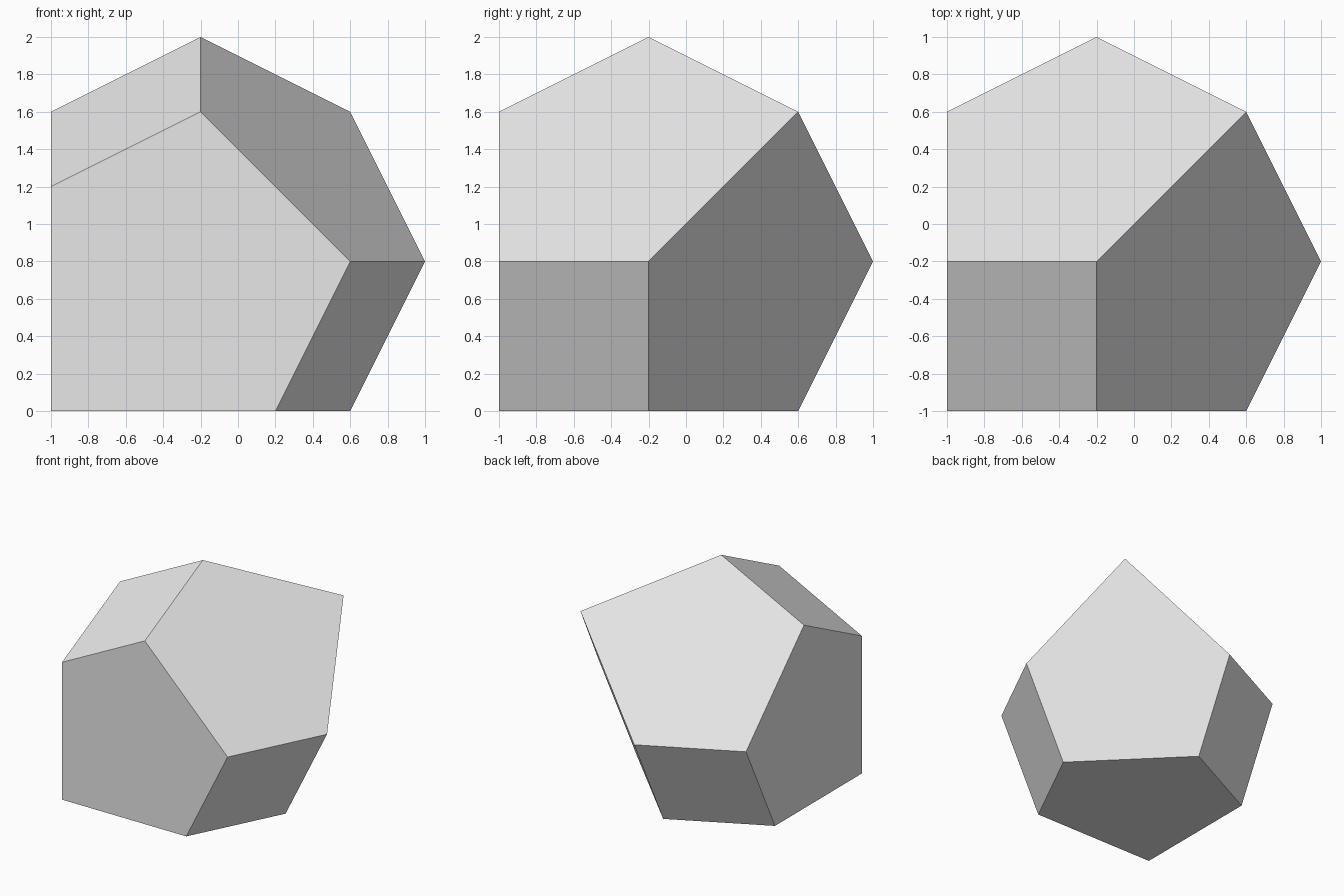
import bpy
import bmesh
import math
from mathutils import Vector

# Remove the default cube
default_cube = bpy.data.objects.get("Cube")
if default_cube:
    bpy.data.objects.remove(default_cube, do_unlink=True)


def permutations(a, b, c):
    """All distinct orderings of three coordinates."""
    return {(a, b, c), (b, c, a), (c, a, b), (a, c, b), (c, b, a), (b, a, c)}


# Corner families, symmetric about the main diagonal
corners = set()
for family in ((-1, -1, -1), (0.6, 0.6, 0.6), (-0.2, -0.2, 1),
               (-1, -0.2, 0.6), (-1, -1, 0.2)):
    corners |= permutations(*family)

# Convex solid: three flat pentagons, three parallelograms, three large pentagons
bm = bmesh.new()
for corner in sorted(corners):
    bm.verts.new(Vector(corner) + Vector((0, 0, 1)))
bmesh.ops.convex_hull(bm, input=bm.verts[:])

# Merge the coplanar triangles into whole facets
bmesh.ops.dissolve_limit(bm, angle_limit=math.radians(1),
                         verts=bm.verts[:], edges=bm.edges[:])
bmesh.ops.recalc_face_normals(bm, faces=bm.faces[:])
for face in bm.faces:
    face.smooth = False

mesh = bpy.data.meshes.new("faceted_solid")
bm.to_mesh(mesh)
bm.free()
solid = bpy.data.objects.new("faceted_solid", mesh)
bpy.context.collection.objects.link(solid)

# Plain grey
grey = bpy.data.materials.new("light_grey")
grey.use_nodes = True
color = (0.8, 0.8, 0.8, 1)
grey.diffuse_color = color
for node in grey.node_tree.nodes:
    if node.type == "BSDF_PRINCIPLED":
        node.inputs["Base Color"].default_value = color
mesh.materials.append(grey)
